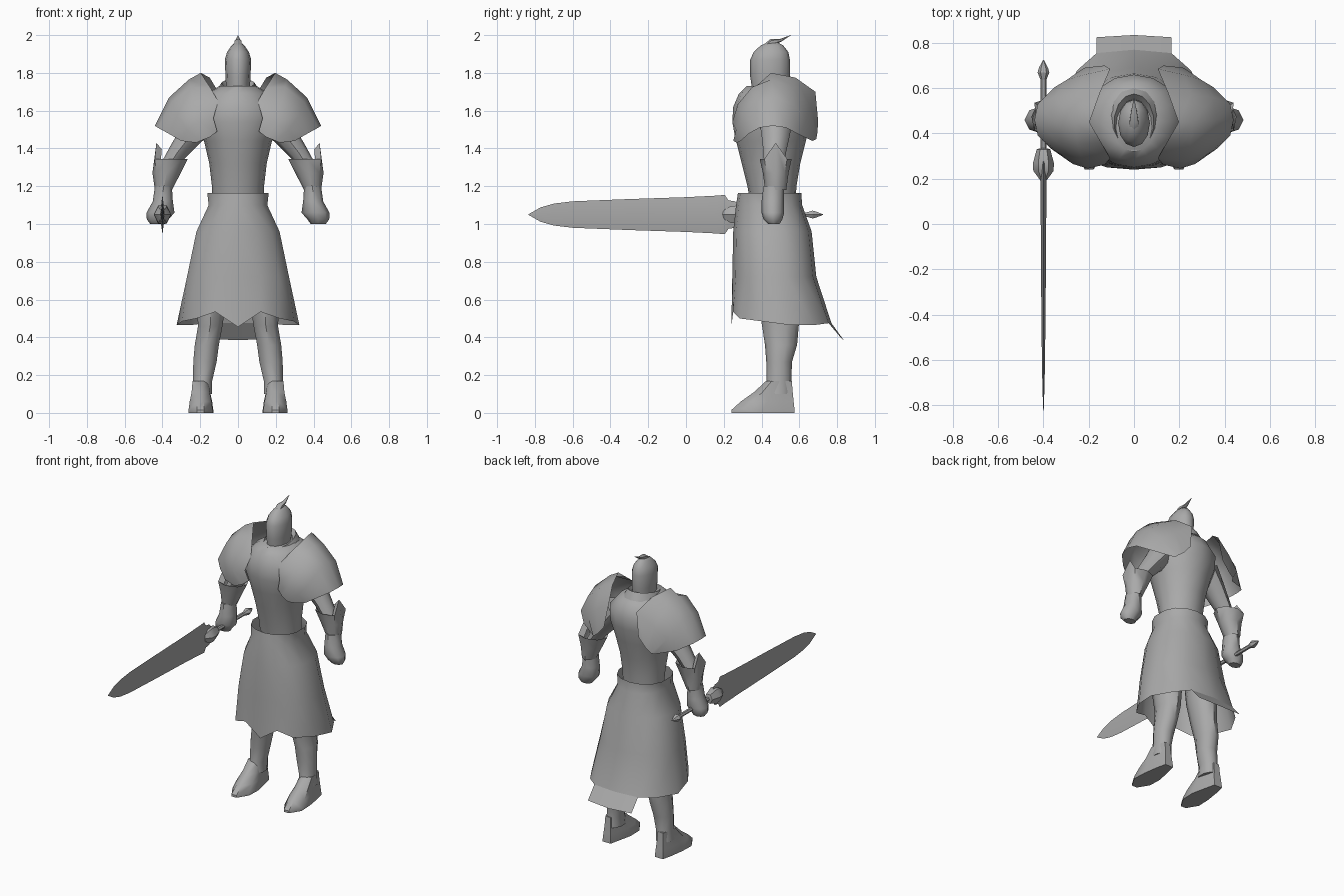
import bpy, bmesh, math
from mathutils import Vector

steel = bpy.data.materials.new("steel_grey")
steel.diffuse_color = (0.40, 0.40, 0.40, 1)


def build(name, rows, closed=True, caps=False, mirror=False, angle=45):
    """Skin a list of equal-length point rows into one mesh."""
    bm = bmesh.new()
    grid = [[bm.verts.new(p) for p in row] for row in rows]
    n = len(rows[0])
    for a, b in zip(grid, grid[1:]):
        for i in range(n if closed else n - 1):
            j = (i + 1) % n
            bm.faces.new((a[i], a[j], b[j], b[i]))
    if caps:
        bm.faces.new(grid[0][::-1])
        bm.faces.new(grid[-1])
    bmesh.ops.remove_doubles(bm, verts=bm.verts, dist=0.0005)
    bmesh.ops.recalc_face_normals(bm, faces=bm.faces)
    me = bpy.data.meshes.new(name)
    bm.to_mesh(me)
    bm.free()
    me.materials.append(steel)
    ob = bpy.data.objects.new(name, me)
    bpy.context.collection.objects.link(ob)
    if mirror:
        m = ob.modifiers.new("mirror", 'MIRROR')
        m.use_clip = True
    bpy.ops.object.select_all(action='DESELECT')
    bpy.context.view_layer.objects.active = ob
    ob.select_set(True)
    bpy.ops.object.shade_smooth_by_angle(angle=math.radians(angle))
    return ob


def tube(name, secs, axis=(0, 0, 1), ref=(0, 1, 0), sides=10, **kw):
    """Elliptical sections (x, y, z, radius along ref, radius across)."""
    ref = Vector(ref)
    side = Vector(axis).normalized().cross(ref)
    rows = []
    for x, y, z, ra, rb in secs:
        rows.append([Vector((x, y, z)) + ref * ra * math.cos(t) + side * rb * math.sin(t)
                     for t in (2 * math.pi * i / sides for i in range(sides))])
    return build(name, rows, caps=True, **kw)


# Torso, with the chest leaning forward and the collar around the neck
tube("torso", [(0, .46, 1.12, .12, .135), (0, .455, 1.20, .13, .138), (0, .45, 1.32, .155, .152),
               (0, .45, 1.44, .185, .18), (0, .45, 1.54, .205, .22), (0, .455, 1.62, .205, .22),
               (0, .455, 1.69, .175, .16), (0, .45, 1.73, .13, .10)], sides=16)
collar_rows = []
for rx, ry, lift in ((.12, .15, -.05), (.088, .125, .0), (.07, .10, -.03)):
    collar_rows.append([(rx * math.sin(t), .45 - ry * math.cos(t),
                         1.745 + lift - .025 * math.cos(t))
                        for t in (2 * math.pi * i / 14 for i in range(14))])
build("collar", collar_rows)

# Helmet with its swept-back crest
tube("helmet", [(0, .445, 1.68, .09, .062), (0, .445, 1.78, .105, .066), (0, .445, 1.87, .105, .07),
                (0, .45, 1.91, .092, .058), (0, .455, 1.945, .06, .034), (0, .46, 1.965, .02, .01)],
     sides=12)
tube("helmet_crest", [(0, .41, 1.925, .02, .022), (0, .455, 1.963, .018, .022),
                      (0, .50, 1.972, .008, .014), (0, .555, 2.0, .0005, .001)],
     axis=(0, .93, .35), ref=(0, -.35, .93), sides=6)

# Pauldrons: jagged inner edge, domed middle, flared outer rim
pauldron = [
    [(.11, .275, 1.49), (.13, .262, 1.56), (.105, .29, 1.65), (.145, .36, 1.72),
     (.197, .45, 1.80), (.15, .58, 1.775), (.105, .685, 1.70), (.13, .70, 1.54)],
    [(.15, .26, 1.46), (.205, .245, 1.54), (.23, .275, 1.635), (.25, .35, 1.725),
     (.26, .45, 1.765), (.25, .57, 1.725), (.22, .66, 1.62), (.18, .695, 1.48)],
    [(.20, .25, 1.44), (.27, .265, 1.50), (.32, .305, 1.57), (.35, .37, 1.645),
     (.365, .46, 1.67), (.35, .56, 1.64), (.30, .635, 1.55), (.22, .69, 1.45)],
    [(.22, .27, 1.43), (.30, .29, 1.44), (.37, .335, 1.48), (.425, .39, 1.51),
     (.44, .46, 1.52), (.425, .53, 1.51), (.35, .605, 1.47), (.23, .67, 1.44)],
]
build("pauldrons", pauldron, closed=False, mirror=True, angle=60)

# Arms
tube("upper_arms", [(.17, .475, 1.57, .09, .09), (.25, .475, 1.47, .075, .065),
                    (.32, .47, 1.38, .06, .05), (.385, .465, 1.28, .05, .04)],
     axis=(.2, 0, -.26), sides=8, mirror=True)

# Gauntlets, open at the elbow with a raised outer point
cuff = []
for x, z, rx, ry, tip in ((.36, 1.325, .07, .06, .07), (.368, 1.345, .103, .085, .085),
                          (.378, 1.27, .075, .068, 0), (.395, 1.18, .045, .056, 0)):
    ring = []
    for i in range(8):
        t = 2 * math.pi * i / 8
        c = math.cos(t)
        dx = rx * c * (.62 if i == 0 and tip else 1)
        ring.append((x + dx, .475 + ry * math.sin(t), z + (tip if i == 0 else 0)))
    cuff.append(ring)
build("gauntlets", cuff, mirror=True)
tube("hands", [(.395, .465, 1.20, .055, .045), (.398, .46, 1.12, .06, .053),
               (.41, .46, 1.06, .06, .074), (.425, .46, 1.025, .05, .058),
               (.425, .465, 1.0, .03, .04)], sides=8, mirror=True)

# Skirt: half a profile swept from front to back, then mirrored
hem = [(0, .24, .455), (.12, .25, .535), (.22, .285, .50), (.295, .40, .485),
       (.325, .55, .465), (.25, .68, .465), (.165, .755, .475), (0, .77, .475)]
skirt = []
for z, w, front, back in ((1.165, .163, .275, .61), (1.10, .155, .265, .615),
                          (.96, .22, .25, .665), (.72, .27, .245, .69)):
    ring = []
    for i in range(8):
        t = math.pi * i / 7
        s, c = math.sin(t), math.cos(t)
        mid, half = (front + back) / 2, (back - front) / 2
        ring.append((w * min(1, 1.03 * abs(s)) if 0 < i < 7 else 0,
                     mid - half * math.copysign(abs(c) ** .8, c), z))
    skirt.append(ring)
build("skirt", skirt + [hem], closed=False, mirror=True, angle=60)
build("skirt_tail", [hem[6:], [(.165, .825, .392), (0, .835, .385)]], closed=False, mirror=True)

# Legs and pointed boots
tube("legs", [(.13, .47, .85, .11, .09), (.14, .485, .62, .11, .085), (.147, .50, .46, .097, .068),
              (.165, .503, .36, .085, .067), (.175, .493, .27, .068, .065),
              (.187, .492, .17, .066, .053), (.19, .485, .10, .08, .055)], mirror=True)
boot = []
for z, toe, heel, w in ((.17, .425, .56, .05), (.11, .36, .565, .056),
                        (.06, .29, .57, .068), (.015, .24, .575, .075), (0, .24, .575, .075)):
    span = heel - toe
    boot.append([(.198 + w * k, toe + span * f, z) for k, f in
                 ((.25, 0), (.85, .22), (.8, .5), (.6, .8), (.4, 1),
                  (-.4, 1), (-.6, .8), (-.9, .5), (-.85, .22), (-.25, 0))])
build("boots", boot, caps=True, mirror=True)


# Sword held level in one hand, pointing forward
def sword_part(name, secs, sides):
    tube(name, [(-.40, y, 1.05 + dz, rx, rz) for y, dz, rx, rz in secs],
         axis=(0, 1, 0), ref=(1, 0, 0), sides=sides, angle=30)


sword_part("blade", [(-.835, 0, .0005, .001), (-.77, 0, .003, .038), (-.70, 0, .005, .058),
                     (-.60, 0, .007, .07), (-.30, 0, .010, .082), (.0, 0, .012, .092),
                     (.16, 0, .014, .10), (.205, 0, .014, .104), (.225, 0, .014, .075),
                     (.26, 0, .012, .07), (.285, 0, .012, .04)], 4)
sword_part("guard", [(.19, 0, .012, .02), (.235, 0, .045, .05), (.27, 0, .046, .055),
                     (.33, 0, .03, .035), (.335, 0, .012, .015)], 6)
sword_part("grip", [(.30, 0, .013, .013), (.66, 0, .013, .013)], 6)
sword_part("pommel", [(.635, 0, .012, .012), (.67, 0, .026, .024), (.69, 0, .02, .018),
                      (.725, 0, .002, .002)], 6)
